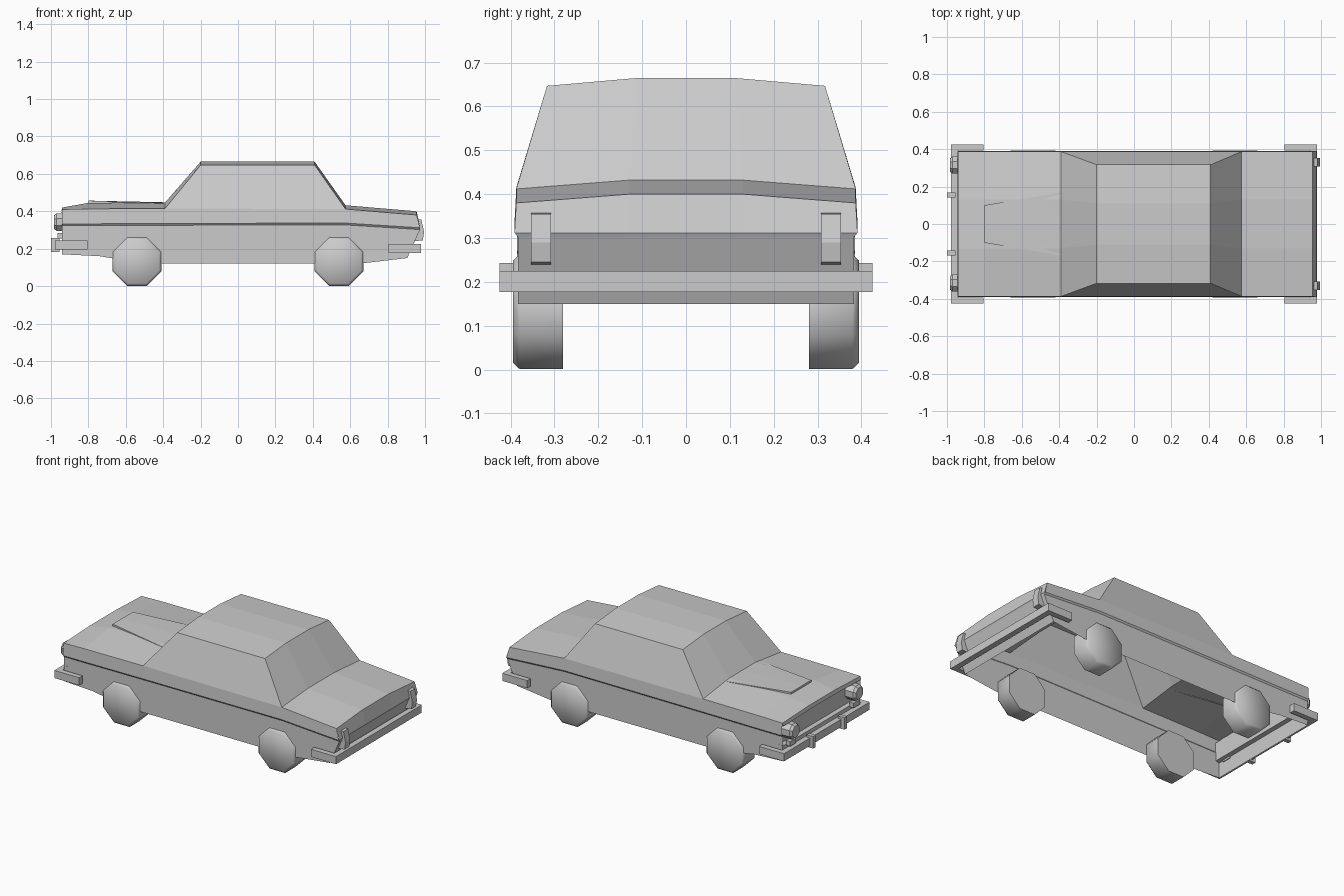
import bpy, math

if "Cube" in bpy.data.objects:
    bpy.data.objects.remove(bpy.data.objects["Cube"])


def make(name, verts, faces, smooth=False):
    """Mesh object for the y > 0 half, mirrored across the car's centre line."""
    me = bpy.data.meshes.new(name)
    me.from_pydata(verts, [], faces)
    ob = bpy.data.objects.new(name, me)
    bpy.context.collection.objects.link(ob)
    bpy.ops.object.select_all(action='DESELECT')
    ob.select_set(True)
    bpy.context.view_layer.objects.active = ob
    bpy.ops.object.mode_set(mode='EDIT')
    bpy.ops.mesh.select_all(action='SELECT')
    bpy.ops.mesh.normals_make_consistent(inside=False)
    bpy.ops.object.mode_set(mode='OBJECT')
    if smooth:
        bpy.ops.object.shade_smooth_by_angle(angle=math.radians(60))
    m = ob.modifiers.new("mirror", 'MIRROR')
    m.use_axis = (False, True, False)
    m.use_clip = True
    return ob


def grid(rows, closed=False, caps=False):
    """Join neighbouring rows of points with quads."""
    n = len(rows[0])
    verts = [p for r in rows for p in r]
    faces = []
    for i in range(len(rows) - 1):
        for j in range(n if closed else n - 1):
            k = (j + 1) % n
            faces.append((i * n + j, i * n + k, (i + 1) * n + k, (i + 1) * n + j))
    if caps:
        faces += [tuple(range(n)), tuple(range(len(verts) - n, len(verts)))]
    return verts, faces


def prism(name, profile, y0, y1):
    """Extrude an x-z outline between two y positions."""
    return make(name, *grid([[(x, y, z) for x, z in profile] for y in (y0, y1)], True, True))


def box(name, x0, x1, y0, y1, z0, z1):
    return prism(name, [(x0, z0), (x1, z0), (x1, z1), (x0, z1)], y0, y1)


def octagon(r):
    return [(r * math.cos(a), r * math.sin(a)) for a in
            (math.pi / 8 + i * math.pi / 4 for i in range(8))]


# Nose, hood, windscreen, roof, rear window, trunk and tail:
# x, edge y, edge z, crown y, crown z
shell = [
    (-.94, .383, .17, .13, .17),
    (-.94, .385, .265, .13, .265),
    (-.915, .385, .27, .13, .27),
    (-.915, .385, .385, .13, .39),
    (-.945, .386, .39, .13, .397),
    (-.94, .387, .41, .13, .42),
    (-.80, .387, .413, .13, .445),
    (-.39, .387, .415, .13, .447),
    (-.20, .317, .647, .11, .665),
    (.41, .317, .647, .11, .665),
    (.575, .387, .412, .13, .432),
    (.955, .387, .38, .13, .40),
    (.975, .391, .312, .13, .312),
    (.97, .383, .302, .13, .302),
    (.905, .383, .15, .13, .15),
]
make("body_shell", *grid([[(x, 0, cz), (x, cy, cz), (x, ey, ez)]
                          for x, ey, ez, cy, cz in shell]))

# Side panel with a stepped belt line: bottom, belt and shoulder x, z
side = [
    (-.94, .17, -.94, .328, -.94, .41),
    (-.74, .16, -.80, .328, -.80, .413),
    (-.50, .12, -.39, .33, -.39, .415),
    (.65, .12, .575, .332, .575, .412),
    (.905, .15, .973, .307, .955, .38),
]
make("body_side", *grid([[(bx, .383, bz), (mx, .383, mz - .005),
                          (mx, .391, mz + .005), (tx, .387, tz)]
                         for bx, bz, mx, mz, tx, tz in side]))

# Side windows
make("side_window", [(-.39, .387, .415), (-.20, .317, .647),
                     (.41, .317, .647), (.575, .387, .412)], [(0, 1, 2, 3)])

# Tapered hood scoop
make("hood_scoop", [(-.80, 0, .44), (-.80, .10, .44), (-.80, .10, .457), (-.80, 0, .457),
                    (-.39, 0, .448), (-.39, .17, .443)],
     [(0, 1, 2, 3), (3, 2, 5, 4), (1, 5, 2)])

# Octagonal wheels with a bevelled outer rim
for label, cx in (("front", -.54), ("rear", .54)):
    rings = [(.28, .141), (.38, .141), (.394, .127)]
    make(label + "_wheel",
         *grid([[(cx + a, y, .132 + b) for a, b in octagon(r)] for y, r in rings], True, True),
         smooth=True)

# Wrap-around bumpers
for label, s, z0, z1 in (("front", -1, .195, .243), ("rear", 1, .177, .225)):
    outer = [(0, s * .978), (.425, s * .978), (.425, s * .805)]
    inner = [(0, s * .943), (.392, s * .943), (.392, s * .805)]
    rows = [[(xo, yo, z0), (xo, yo, z1), (xi, yi, z1), (xi, yi, z0)]
            for (yo, xo), (yi, xi) in zip(outer, inner)]
    v, f = grid(rows, True)
    make(label + "_bumper", v, f + [(8, 9, 10, 11)])
box("bumper_overrider", -1.0, -.955, .142, .168, .183, .258)

# Headlights, indicators and tail lights
make("headlight", *grid([[(x, .315 + a, .342 + b) for a, b in octagon(r)]
                         for x, r in ((-.915, .05), (-.97, .05), (-.985, .038))], True, True))
box("front_indicator", -.965, -.935, .285, .345, .255, .285)
prism("tail_light", [(.95, .358), (.98, .355), (.995, .29), (.988, .245), (.945, .24)], .308, .354)
